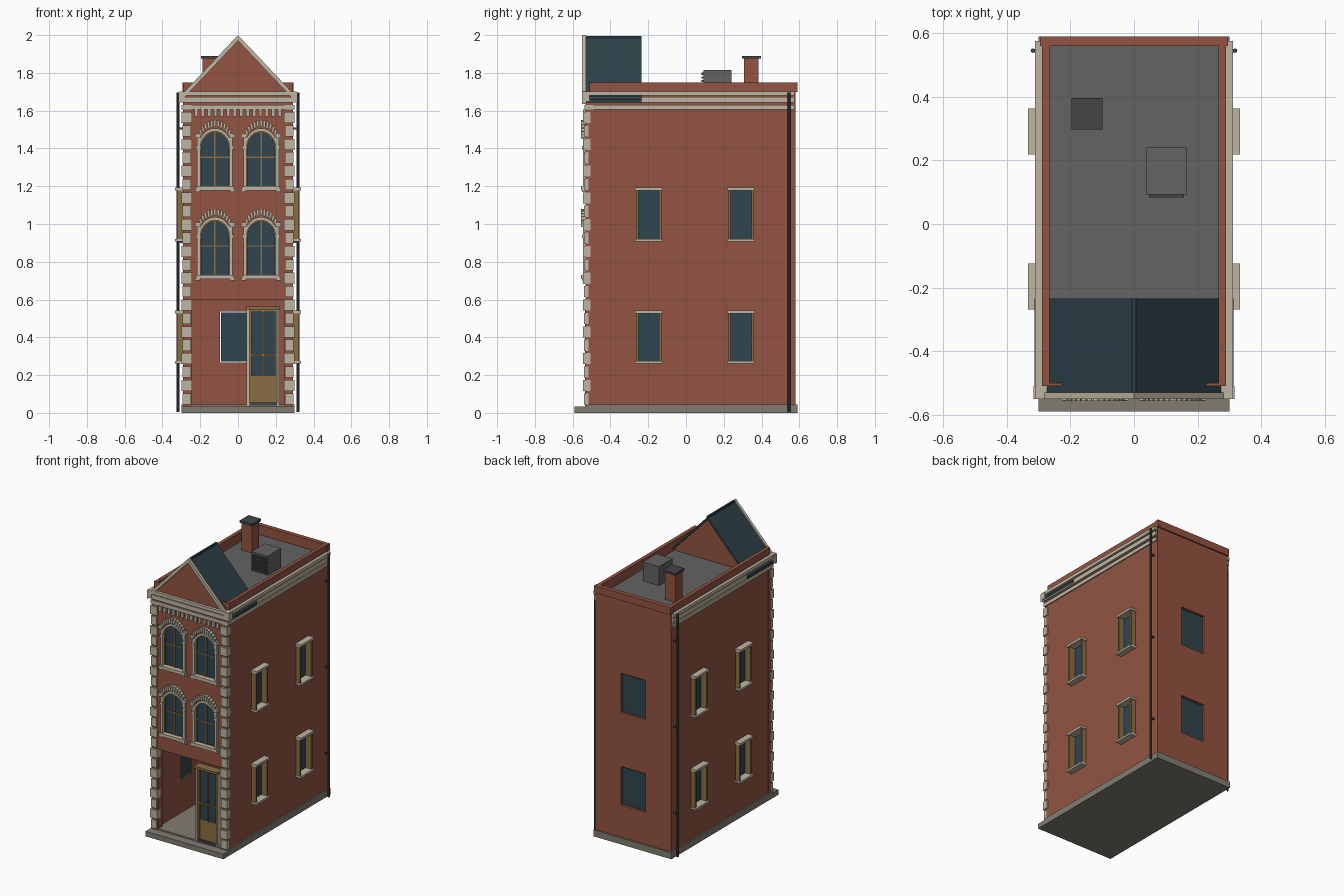
import bpy, bmesh, math
from mathutils import Matrix, Vector

if "Cube" in bpy.data.objects:
    bpy.data.objects.remove(bpy.data.objects["Cube"])


def material(name, r, g, b):
    m = bpy.data.materials.new(name)
    m.use_nodes = True
    m.diffuse_color = (r, g, b, 1)
    m.node_tree.nodes["Principled BSDF"].inputs["Base Color"].default_value = (r, g, b, 1)
    return m


BRICK = material("red brick", .29, .088, .052)
STONE = material("cream stone", .52, .47, .36)
GLASS = material("dark blue glass", .029, .060, .080)
SLATE = material("blue slate", .026, .052, .066)
WOOD = material("tan wood", .25, .155, .055)
ROOF = material("roof grey", .125, .125, .125)
METAL = material("dark metal", .055, .058, .062)
PLINTH = material("plinth stone", .215, .205, .165)


def finish(name, mat, bm):
    bmesh.ops.recalc_face_normals(bm, faces=bm.faces)
    me = bpy.data.meshes.new(name)
    bm.to_mesh(me)
    bm.free()
    me.materials.append(mat)
    ob = bpy.data.objects.new(name, me)
    bpy.context.collection.objects.link(ob)
    return ob


def boxes(name, mat, *ranges):
    """One object out of boxes, each given as x0, x1, y0, y1, z0, z1."""
    bm = bmesh.new()
    for x0, x1, y0, y1, z0, z1 in ranges:
        mid = Vector((x0 + x1, y0 + y1, z0 + z1)) / 2
        size = (abs(x1 - x0), abs(y1 - y0), abs(z1 - z0), 1)
        bmesh.ops.create_cube(bm, size=1, matrix=Matrix.Translation(mid) @ Matrix.Diagonal(size))
    return finish(name, mat, bm)


def prisms(name, mat, outlines, y0, y1):
    """Extrude x-z outlines from y0 to y1."""
    bm = bmesh.new()
    for pts in outlines:
        face = bm.faces.new([bm.verts.new((x, y0, z)) for x, z in pts])
        ext = bmesh.ops.extrude_face_region(bm, geom=[face])
        moved = [v for v in ext["geom"] if isinstance(v, bmesh.types.BMVert)]
        bmesh.ops.translate(bm, verts=moved, vec=(0, y1 - y0, 0))
    return finish(name, mat, bm)


def cut(ob, cutter):
    mod = ob.modifiers.new("cut", "BOOLEAN")
    mod.operation, mod.solver, mod.object = "DIFFERENCE", "EXACT", cutter
    deps = bpy.context.evaluated_depsgraph_get()
    me = bpy.data.meshes.new_from_object(ob.evaluated_get(deps))
    ob.modifiers.clear()
    ob.data = me
    bpy.data.objects.remove(cutter)


def both(x0, x1, *rest):
    """A box and its mirror image across x = 0."""
    return [(x0, x1, *rest), (-x1, -x0, *rest)]


def arc(cx, cz, a, b, t0=0, t1=math.pi, n=14):
    return [(cx + a * math.cos(t0 + (t1 - t0) * i / n),
             cz + b * math.sin(t0 + (t1 - t0) * i / n)) for i in range(n + 1)]


# Plinth and hollow brick shell
boxes("plinth", PLINTH, (-.3, .3, -.53, .59, 0, .045), (-.3, .3, -.59, -.52, 0, .035))
shell = boxes("brick_shell", BRICK, (-.29, .29, -.51, .58, .02, 1.75))
cut(shell, boxes("room", BRICK, (-.262, .262, -.48, .555, .03, 1.65)))
cut(shell, boxes("roof_well", BRICK, (-.265, .265, -.5, .56, 1.68, 2)))
cut(shell, boxes("porch", BRICK, (-.245, .245, -.6, -.4, .03, .6)))
boxes("back_coping", BRICK, (-.295, .295, .56, .59, 1.7, 1.75))
boxes("flat_roof", ROOF, (-.265, .265, -.5, .56, 1.675, 1.683))

# Side and back windows on two floors
for floor, (z0, z1) in {"lower": (.27, .535), "upper": (.915, 1.185)}.items():
    cut(shell, boxes("back_hole", BRICK, (-.094, .094, .5, .7, z0 - .003, z1 + .003)))
    boxes(floor + "_back_glass", GLASS, (-.089, .089, .56, .572, z0 + .003, z1 - .003))
    for place, y in (("front", -.197), ("rear", .291)):
        cut(shell, boxes("side_hole", BRICK, (-.5, .5, y - .058, y + .058, z0, z1)))
        tag = floor + "_" + place
        boxes(tag + "_side_glass", GLASS, *both(.268, .28, y - .06, y + .06, z0, z1))
        boxes(tag + "_side_jambs", WOOD,
              *both(.265, .322, y - .067, y - .055, z0, z1),
              *both(.265, .322, y + .055, y + .067, z0, z1))
        boxes(tag + "_side_sill_and_lintel", STONE,
              *both(.265, .333, y - .072, y + .072, z0 - .008, z0 + .006),
              *both(.265, .333, y - .072, y + .072, z1 - .008, z1 + .008))

# Front wall with arched windows
facade = boxes("front_wall", BRICK, (-.25, .25, -.53, -.505, .6, 1.66))
for floor, z in (("lower", .73), ("upper", 1.2)):
    for side, cx in (("left", .122), ("right", -.122)):
        tag = floor + "_" + side
        spring = z + .205
        opening = [(cx - .077, z), (cx + .077, z)] + arc(cx, spring, .077, .085)
        cut(facade, prisms("arch_hole", BRICK, [opening], -.6, -.512))
        prisms(tag + "_front_glass", GLASS, [opening], -.519, -.511)
        prisms(tag + "_window_frame", WOOD,
               [arc(cx, spring, .078, .086) + arc(cx, spring, .071, .078)[::-1]], -.527, -.515)
        boxes(tag + "_window_bars", WOOD,
              (cx - .004, cx + .004, -.526, -.515, z, z + .285),
              (cx - .075, cx + .075, -.525, -.515, z + .15, z + .157),
              (cx - .078, cx - .071, -.527, -.515, z, spring),
              (cx + .071, cx + .078, -.527, -.515, z, spring))
        # stone surround: sill, jambs, capitals, ring and separate arch stones
        boxes(tag + "_sill", STONE, (cx - .1, cx + .1, -.556, -.52, z - .022, z),
              (cx - .106, cx - .08, -.55, -.52, z - .03, z - .015),
              (cx + .08, cx + .106, -.55, -.52, z - .03, z - .015))
        boxes(tag + "_jambs", STONE,
              *[b for s in (-1, 1) for b in (
                  (cx + s * .077, cx + s * .094, -.545, -.515, z, spring + .055),
                  (cx + s * .075, cx + s * .105, -.555, -.515, spring + .05, spring + .072),
                  (cx + s * .075, cx + s * .1, -.55, -.515, spring - .01, spring + .008))])
        prisms(tag + "_arch_ring", STONE,
               [arc(cx, spring, .088, .102) + arc(cx, spring, .077, .085)[::-1]], -.545, -.515)
        stones, count = [], 13
        for i in range(count):
            t0 = math.pi * (.14 + .72 * (i + .12) / count)
            t1 = math.pi * (.14 + .72 * (i + .88) / count)
            stones.append(arc(cx, spring, .092, .108, t0, t1, 1)
                          + arc(cx, spring, .106, .146, t1, t0, 1))
        prisms(tag + "_arch_stones", STONE, stones, -.556, -.515)

# Corner piers with stone blocks
boxes("corner_piers", BRICK, *both(.245, .292, -.532, -.49, .03, 1.65))
blocks, rows = [], 22
pitch = 1.56 / rows
for i in range(rows):
    z = .045 + i * pitch
    grow = .004 * (i % 2)
    blocks += both(.248 - grow, .294 + grow, -.541 - grow, -.517 + 3 * grow, z, z + pitch - .012)
boxes("corner_blocks", STONE, *blocks)

# Cornice bands, brackets under them, corner caps
for name, out, z0, z1 in (("low", .298, 1.605, 1.63), ("middle", .305, 1.642, 1.672),
                          ("top", .311, 1.68, 1.702)):
    boxes(name + "_cornice", STONE, *both(.28, out, -.24 - out, .575, z0, z1),
          (-out, out, -.24 - out, -.5, z0, z1))
boxes("brackets", STONE,
      *[(x - .009, x + .009, -.545, -.52, 1.57, 1.607)
        for x in [-.221 + .034 * i for i in range(14)]])
boxes("cornice_corner_caps", STONE, *both(.285, .316, -.55, -.51, 1.65, 1.695))

# Front gable with slate slopes
prisms("gable_wall", BRICK, [[(-.29, 1.67), (.29, 1.67), (0, 1.975)]], -.532, -.25)


def chevron(x, low, high, thick):
    return [[(-x, low), (0, high), (x, low), (x, low - thick), (0, high - thick), (-x, low - thick)]]


prisms("slate_slopes", SLATE, chevron(.313, 1.66, 1.99, .018), -.535, -.235)
prisms("gable_boards", STONE, chevron(.316, 1.666, 2, .03), -.55, -.53)
boxes("ridge_cap", SLATE, (-.006, .006, -.53, -.235, 1.975, 1.996))

# Front door in the open porch
boxes("door_glass", GLASS, (.065, .2, -.515, -.507, .18, .545))
boxes("door_panel", WOOD, (.06, .205, -.522, -.5, .05, .195))
boxes("door_bars", WOOD, (.06, .071, -.526, -.5, .045, .55), (.196, .207, -.526, -.5, .045, .55),
      (.128, .138, -.526, -.5, .19, .55), (.06, .205, -.524, -.5, .302, .312),
      (.06, .205, -.526, -.5, .535, .55))
boxes("door_surround", STONE, (.045, .06, -.535, -.49, .04, .55), (.207, .216, -.535, -.49, .04, .55))
boxes("door_head", WOOD, (.04, .222, -.545, -.485, .548, .564))
boxes("door_step", METAL, (.055, .21, -.535, -.49, .04, .056))

# Drain pipes
bm = bmesh.new()
for x in (-.318, .318):
    bmesh.ops.create_cone(bm, cap_ends=True, segments=8, radius1=.007, radius2=.007, depth=1.69,
                          matrix=Matrix.Translation((x, .545, .85)))
finish("drain_pipes", METAL, bm)
boxes("pipe_clips", METAL, *[b for z in (.3, .9, 1.5) for b in both(.285, .322, .54, .55, z, z + .01)])

# Chimney and roof ventilator
boxes("chimney", BRICK, (-.187, -.108, .307, .385, 1.675, 1.88))
boxes("chimney_cap", METAL, (-.196, -.099, .297, .397, 1.875, 1.89))
boxes("ventilator", ROOF, (.04, .165, .092, .24, 1.675, 1.815))
boxes("ventilator_slats", METAL,
      *[(.047, .158, .083, .093, z, z + .011) for z in [1.695 + .019 * i for i in range(6)]])
